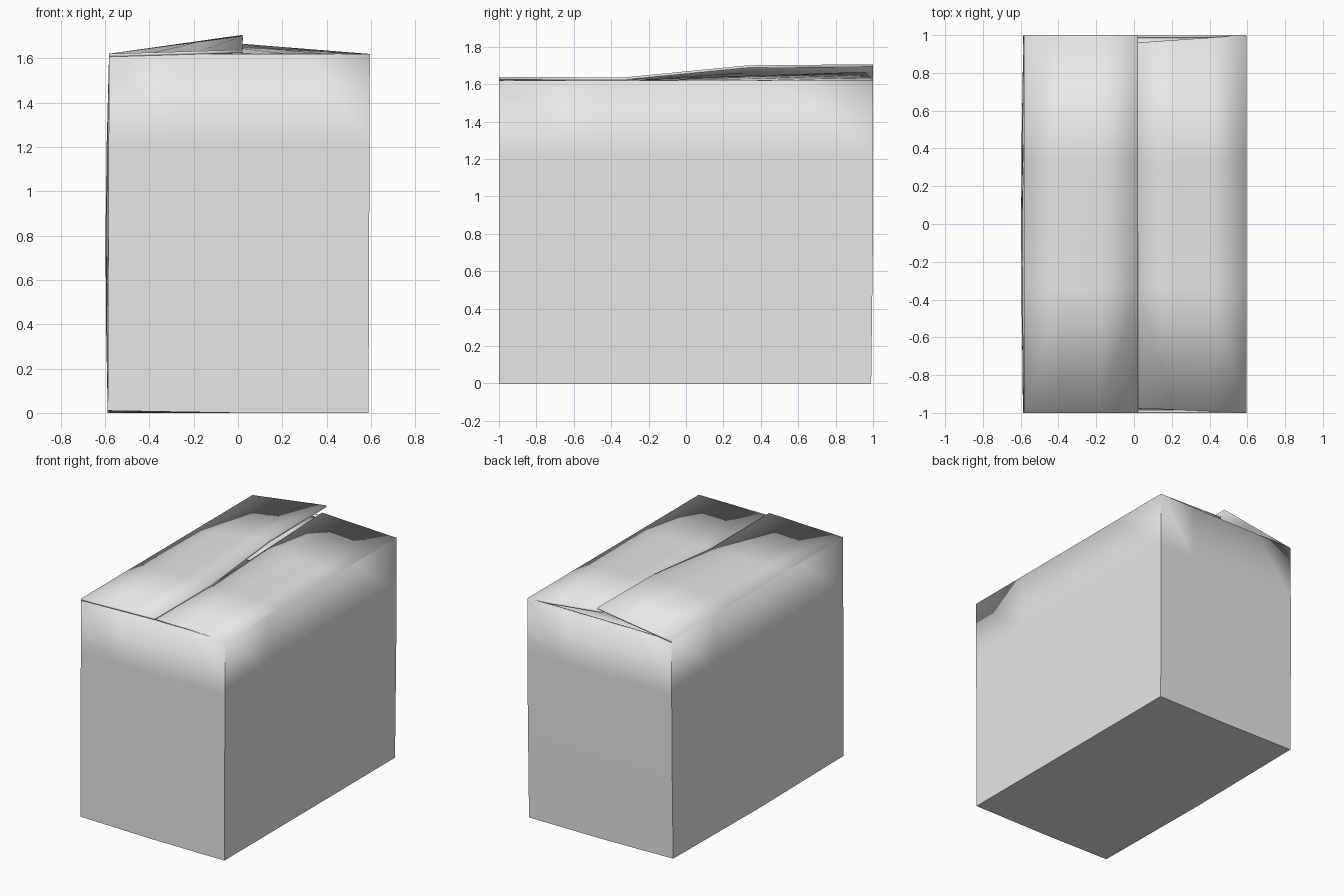
import bpy, bmesh, math
from mathutils import Vector

cube = bpy.data.objects.get("Cube")
if cube:
    bpy.data.objects.remove(cube)

TOP = 1.62
BOARD = 0.014

grey = bpy.data.materials.new("plain grey card")
grey.use_nodes = True
grey.diffuse_color = (0.8, 0.8, 0.8, 1)
grey.node_tree.nodes["Principled BSDF"].inputs["Base Color"].default_value = (0.8, 0.8, 0.8, 1)


def finish(name, bm, thickness):
    """Turn a bmesh into a card panel with thickness behind its outer face."""
    mesh = bpy.data.meshes.new(name)
    bm.to_mesh(mesh)
    bm.free()
    mesh.materials.append(grey)
    obj = bpy.data.objects.new(name, mesh)
    bpy.context.collection.objects.link(obj)
    solid = obj.modifiers.new("card thickness", 'SOLIDIFY')
    solid.thickness = thickness
    solid.offset = -1
    bpy.ops.object.select_all(action='DESELECT')
    obj.select_set(True)
    bpy.context.view_layer.objects.active = obj
    bpy.ops.object.shade_smooth_by_angle(angle=math.radians(30))
    return obj


def flap(name, shape, rows):
    """Grid panel: shape(u, row) gives a point, u runs from hinge to free edge."""
    bm = bmesh.new()
    cols = 3
    grid = [[bm.verts.new(shape(i / cols, j)) for i in range(cols + 1)]
            for j in range(rows)]
    for j in range(rows - 1):
        for i in range(cols):
            bm.faces.new((grid[j][i], grid[j][i + 1], grid[j + 1][i + 1], grid[j + 1][i]))
    bm.normal_update()
    for face in bm.faces:
        if face.normal.z < 0:
            face.normal_flip()
    return finish(name, bm, BOARD)


# Open box body with slightly bowed walls
bm = bmesh.new()
bmesh.ops.create_cube(bm, size=2)
bmesh.ops.subdivide_edges(bm, edges=bm.edges[:], cuts=3, use_grid_fill=True)
lid = [f for f in bm.faces if f.calc_center_median().z > 0.99]
bmesh.ops.delete(bm, geom=lid, context='FACES')
for v in bm.verts:
    x, y, z = v.co
    h = (z + 1) / 2
    bow = math.sin(math.pi * h) * math.cos(y * math.pi / 2)
    if x > 0:
        px = x * (0.589 + 0.006 * h)
    else:
        px = x * (0.588 - 0.006 * h + 0.013 * bow)
    py = y * (0.99 + 0.01 * min(1, h * 2)) if y > 0 else y
    pz = h * TOP + (1 - h) * 0.01 * max(0, -x) * abs(y)
    v.co = Vector((px, py, pz))
finish("box_body", bm, BOARD)

# Long top flaps, lifted towards the back
right_lift = (0.004, 0.003, 0.025, 0.046)
left_lift = (0.018, 0.015, 0.08, 0.085)


def left_shape(u, row):
    return (-0.582 + 0.602 * u, -1 + row * 2 / 3, TOP + 0.001 + left_lift[row] * u)


def right_shape(u, row):
    t = row / 3
    y = (-1 + 0.025 * u) * (1 - t) + (1 - 0.04 * u) * t
    return (0.595 - 0.58 * u, y, TOP + right_lift[row] * u)


flap("raised_top_flap", left_shape, 4)
flap("lower_top_flap", right_shape, 4)

# Short tucked flaps underneath
for name, side, droop in (("front_inner_flap", -1, 0.01), ("back_inner_flap", 1, 0.14)):
    flap(name, lambda u, row, s=side, d=droop:
         (-0.57 + row * 1.15, s * (0.995 - 0.57 * u), TOP - 0.015 - d * u), 2)
